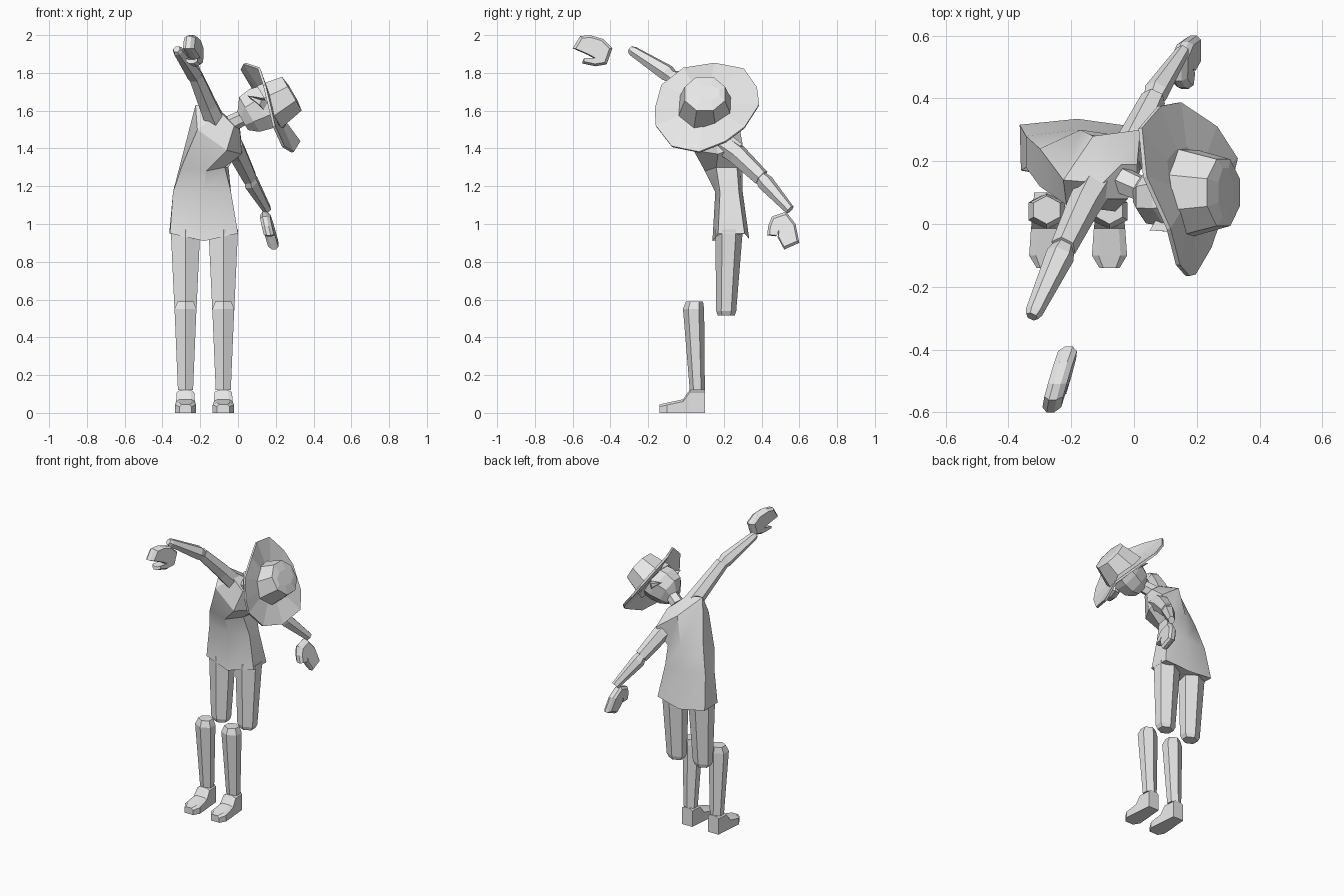
import bpy, bmesh, math
from mathutils import Vector

grey = bpy.data.materials.new("plain_grey")
grey.diffuse_color = (0.8, 0.8, 0.8, 1)


def finish(name, bm, smooth=None):
    bmesh.ops.recalc_face_normals(bm, faces=bm.faces[:])
    me = bpy.data.meshes.new(name)
    bm.to_mesh(me)
    bm.free()
    me.materials.append(grey)
    if smooth:
        me.shade_smooth()
        me.set_sharp_from_angle(angle=math.radians(smooth))
    ob = bpy.data.objects.new(name, me)
    bpy.context.collection.objects.link(ob)
    return ob


def loft(name, rings, smooth=None):
    """Skin closed rings of equal point count and cap both ends."""
    bm = bmesh.new()
    vs = [[bm.verts.new(p) for p in r] for r in rings]
    n = len(rings[0])
    for a, b in zip(vs, vs[1:]):
        for i in range(n):
            j = (i + 1) % n
            bm.faces.new((a[i], a[j], b[j], b[i]))
    bm.faces.new(vs[0])
    bm.faces.new(vs[-1])
    return finish(name, bm, smooth)


def tube(name, stations, n=6, turn=0.0, axis=None):
    """Stations are (centre, half width, half depth) along a limb."""
    pts = [Vector(s[0]) for s in stations]
    d = (Vector(axis) if axis else pts[-1] - pts[0]).normalized()
    side = Vector((0, 1, 0)) if abs(d.y) < 0.5 else Vector((0, 0, 1))
    u = side.cross(d).normalized()
    v = d.cross(u)
    rings = []
    for p, (_, w, h) in zip(pts, stations):
        angles = [turn + math.tau * k / n for k in range(n)]
        rings.append([p + u * w * math.cos(a) + v * h * math.sin(a) for a in angles])
    return loft(name, rings)


# Legs: thigh, shin and shoe repeated for each side
for side, x in (("right", -0.278), ("left", -0.078)):
    def ring(y, z, w, d):
        return [(x + w * a, y + d * b, z) for a, b in
                ((-1, -0.5), (0, -1), (1, -0.5), (1, 0.5), (0, 1), (-1, 0.5))]
    loft(side + "_thigh", [ring(0.213, 0.515, 0.045, 0.045), ring(0.213, 0.54, 0.058, 0.053),
                           ring(0.228, 0.97, 0.078, 0.073)])
    loft(side + "_shin", [ring(0.06, 0.12, 0.04, 0.04), ring(0.04, 0.55, 0.058, 0.056),
                          ring(0.045, 0.59, 0.042, 0.045)])

    def slab(y, w, top, h):
        return [(x - w, y, 0), (x + w, y, 0), (x + w, y, h), (x + top, y, h + 0.012),
                (x - top, y, h + 0.012), (x - w, y, h)]
    loft(side + "_shoe", [slab(0.10, 0.04, 0.025, 0.11), slab(0.02, 0.046, 0.025, 0.11),
                          slab(-0.015, 0.05, 0.03, 0.06), slab(-0.10, 0.056, 0.035, 0.042),
                          slab(-0.14, 0.032, 0.02, 0.033)])

# Tunic: leaning and twisting from hem to collar
hem = [(-0.36, 0.17, 0.95), (-0.18, 0.14, 0.91), (0.0, 0.17, 0.95),
       (0.0, 0.31, 0.95), (-0.18, 0.335, 0.92), (-0.364, 0.316, 0.95)]
waist = [(-0.344, 0.18, 1.17), (-0.18, 0.155, 1.17), (-0.037, 0.18, 1.17),
         (-0.037, 0.28, 1.17), (-0.18, 0.3, 1.17), (-0.344, 0.28, 1.17)]
ribs = [(-0.3, 0.12, 1.3), (-0.17, 0.10, 1.28), (-0.07, 0.16, 1.3),
        (-0.05, 0.27, 1.3), (-0.17, 0.3, 1.34), (-0.3, 0.24, 1.34)]
shoulders = [(-0.215, 0.06, 1.5), (-0.06, 0.04, 1.39), (0.02, 0.17, 1.37),
             (0.02, 0.3, 1.42), (-0.13, 0.28, 1.53), (-0.225, 0.14, 1.63)]
collar = [(-0.09, 0.08, 1.59), (-0.02, 0.08, 1.52), (0.01, 0.14, 1.5),
          (0.01, 0.19, 1.51), (-0.04, 0.19, 1.55), (-0.10, 0.13, 1.605)]
loft("tunic", [hem, waist, ribs, shoulders, collar], smooth=30)

# Arms
tube("right_upper_arm", [((-0.12, 0.13, 1.54), 0.06, 0.06), ((-0.16, 0.06, 1.63), 0.053, 0.053),
                         ((-0.225, -0.075, 1.785), 0.042, 0.042)])
tube("right_forearm", [((-0.222, -0.07, 1.775), 0.035, 0.035), ((-0.235, -0.10, 1.80), 0.046, 0.046),
                       ((-0.318, -0.28, 1.915), 0.028, 0.028), ((-0.325, -0.295, 1.925), 0.02, 0.02)])
tube("left_upper_arm", [((-0.03, 0.2, 1.42), 0.06, 0.06), ((0.0, 0.27, 1.37), 0.052, 0.056),
                        ((0.062, 0.40, 1.245), 0.04, 0.046)])
tube("left_forearm", [((0.06, 0.395, 1.25), 0.032, 0.034), ((0.07, 0.42, 1.22), 0.04, 0.046),
                      ((0.155, 0.55, 1.075), 0.022, 0.027)])


# Hands: mitten outlines with a thumb, bevelled towards both faces
def hand(name, outline, mid, slope_y, slope_z, thick):
    rings = []
    for t, s in ((-thick, 0.85), (-thick * 0.4, 1), (thick * 0.4, 1), (thick, 0.85)):
        r = []
        for y, z in outline:
            dy, dz = (y - mid[1]) * s, (z - mid[2]) * s
            r.append((mid[0] + t + slope_y * dy + slope_z * dz, mid[1] + dy, mid[2] + dz))
        rings.append(r)
    loft(name, rings)


hand("right_hand", [(-0.6, 1.93), (-0.56, 1.995), (-0.51, 2.0), (-0.44, 1.98), (-0.39, 1.93),
                    (-0.42, 1.845), (-0.48, 1.835), (-0.55, 1.85), (-0.545, 1.87),
                    (-0.48, 1.873), (-0.52, 1.895)], (-0.235, -0.49, 1.92), 0.28, -0.06, 0.03)
hand("left_hand", [(0.455, 1.04), (0.53, 1.065), (0.58, 1.0), (0.6, 0.9), (0.52, 0.865),
                   (0.485, 0.93), (0.49, 0.975), (0.475, 0.935), (0.43, 0.94), (0.435, 0.99)],
     (0.165, 0.515, 0.965), 0.1, -0.25, 0.027)

# Neck and head, tilted along the hat axis
tilt = (0.86, 0.0, 0.5)
tube("neck", [((-0.04, 0.14, 1.53), 0.045, 0.045), ((0.05, 0.1, 1.575), 0.04, 0.04)])
tube("head", [((0.025, 0.09, 1.545), 0.06, 0.055), ((0.06, 0.085, 1.58), 0.115, 0.09),
              ((0.12, 0.09, 1.61), 0.13, 0.105), ((0.19, 0.1, 1.64), 0.12, 0.10)],
     n=8, turn=math.pi / 8, axis=tilt)

# Ears: small pointed wedges on both sides of the head
for name, y, s in (("front_ear", 0.0, -1), ("back_ear", 0.18, 1)):
    loft(name, [[(0.14, y, 1.60), (0.16, y, 1.66), (0.08, y - s * 0.03, 1.65)],
                [(0.115, y + s * 0.025, 1.63), (0.125, y + s * 0.025, 1.655),
                 (0.05, y + s * 0.02, 1.68)]])

# Hat brim: wavy disc
rim = [(0.17, -0.165, 1.61), (0.14, -0.13, 1.735), (0.11, -0.015, 1.825), (0.035, 0.15, 1.85),
       (0.02, 0.305, 1.82), (0.08, 0.375, 1.72), (0.145, 0.387, 1.63), (0.26, 0.31, 1.51),
       (0.325, 0.21, 1.435), (0.29, 0.07, 1.38), (0.24, -0.075, 1.41), (0.19, -0.16, 1.52)]
bm = bmesh.new()
centre = Vector((0.18, 0.1, 1.63))
outer = [bm.verts.new(p) for p in rim]
inner = [bm.verts.new(centre.lerp(Vector(p), 0.5)) for p in rim]
for i in range(len(rim)):
    j = (i + 1) % len(rim)
    bm.faces.new((outer[i], outer[j], inner[j], inner[i]))
bm.faces.new(inner)
brim = finish("hat_brim", bm)
mod = brim.modifiers.new("thickness", "SOLIDIFY")
mod.thickness = 0.014
mod.offset = 0

# Hat crown: tapered with a creased top
tube("hat_crown", [((0.165, 0.1, 1.62), 0.14, 0.15), ((0.285, 0.1, 1.69), 0.112, 0.115),
                   ((0.292, 0.1, 1.694), 0.05, 0.085)], n=8, turn=math.pi / 8, axis=tilt)
